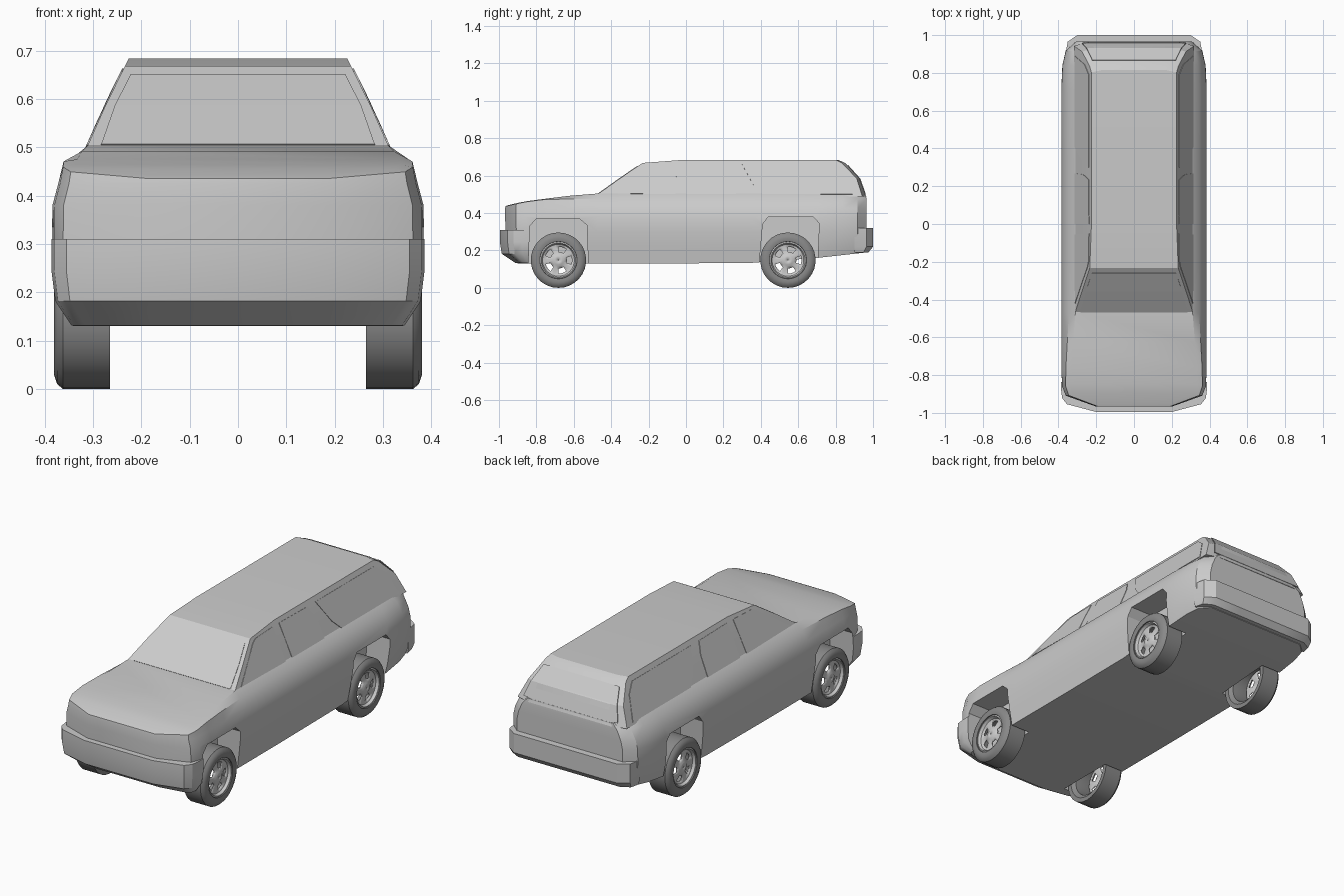
import bpy, bmesh, math

if "Cube" in bpy.data.objects:
    bpy.data.objects.remove(bpy.data.objects["Cube"])


def make(name, verts, faces, color=None, angle=30):
    me = bpy.data.meshes.new(name)
    me.from_pydata(verts, [], faces)
    bm = bmesh.new()
    bm.from_mesh(me)
    bmesh.ops.remove_doubles(bm, verts=bm.verts, dist=1e-5)
    bmesh.ops.recalc_face_normals(bm, faces=bm.faces)
    bm.to_mesh(me)
    bm.free()
    ob = bpy.data.objects.new(name, me)
    bpy.context.collection.objects.link(ob)
    if color:
        mat = bpy.data.materials.get(color[0]) or bpy.data.materials.new(color[0])
        mat.diffuse_color = (*[color[1]] * 3, 1)
        mat.use_nodes = True
        mat.node_tree.nodes["Principled BSDF"].inputs["Base Color"].default_value = mat.diffuse_color
        me.materials.append(mat)
    if angle:
        smooth(ob, angle)
    return ob


def select(ob):
    bpy.ops.object.select_all(action='DESELECT')
    ob.select_set(True)
    bpy.context.view_layer.objects.active = ob


def smooth(ob, angle=30):
    select(ob)
    bpy.ops.object.shade_smooth_by_angle(angle=math.radians(angle))


def apply_mod(ob, kind, **props):
    mod = ob.modifiers.new(kind.lower(), kind)
    for k, v in props.items():
        setattr(mod, k, v)
    select(ob)
    bpy.ops.object.modifier_apply(modifier=mod.name)


def tiers(name, levels, outline, warp=lambda x, y, z: (x, y, z), angle=30):
    """Stack symmetric plan outlines; level = (z, half width, front y, rear y)."""
    n, verts, faces = len(outline), [], []
    for z, w, yf, yr in levels:
        right = [warp(fx * w, (yf + yr) / 2 + fy * (yr - yf) / 2, z) for fx, fy in outline]
        verts += right + [(-x, y, zz) for x, y, zz in reversed(right)]
    m = 2 * n
    for k in range(len(levels) - 1):
        for i in range(m):
            j = (i + 1) % m
            faces.append((k * m + i, k * m + j, (k + 1) * m + j, (k + 1) * m + i))
    for b in (0, (len(levels) - 1) * m):
        for i in range(n - 1):
            faces.append((b + i, b + i + 1, b + m - 2 - i, b + m - 1 - i))
    return make(name, verts, faces, angle=angle)


def interp(pts, y):
    if y <= pts[0][0]:
        return pts[0][1]
    for (a, p), (b, q) in zip(pts, pts[1:]):
        if y <= b:
            return p + (q - p) * (y - a) / (b - a)
    return pts[-1][1]


HOOD = [(-0.97, 0.435), (-0.87, 0.458), (-0.65, 0.487), (-0.47, 0.503), (-0.4, 0.51)]
FLOOR = [(0.3, 0.13), (0.7, 0.16), (0.97, 0.19)]


def body_warp(x, y, z):
    if z > 0.44 and y < -0.47:
        x *= 1 + (-0.47 - y) * (z - 0.43) * 3.4
        z = min(z, interp(HOOD, y) + (z - 0.475) * 0.1)
    return x, y, max(z, interp(FLOOR, y) + (z - 0.13) * 0.1)


# Lower body with hood
body = tiers("body", [
    (0.13, 0.362, -0.90, 0.95), (0.22, 0.375, -0.965, 0.965), (0.30, 0.385, -0.965, 0.965),
    (0.38, 0.384, -0.967, 0.965), (0.425, 0.372, -0.967, 0.965), (0.475, 0.345, -0.965, 0.965),
    (0.505, 0.31, -0.952, 0.96)],
    [(0.52, -1), (0.94, -0.94), (0.99, -0.89), (1, -0.8), (1, -0.66), (1, -0.49), (1, -0.2),
     (1, 0.35), (1, 0.74), (0.985, 0.87), (0.94, 0.95), (0.8, 1)], body_warp, angle=None)

# Bumpers
front_bumper = tiers("front_bumper", [
    (0.132, 0.345, -0.91, -0.80), (0.182, 0.378, -0.985, -0.80),
    (0.245, 0.386, -0.995, -0.80), (0.31, 0.386, -0.995, -0.80)],
    [(0.52, -1), (0.92, -0.58), (0.985, -0.25), (1, 0.2), (1, 1)], angle=None)
tiers("rear_bumper", [
    (0.19, 0.355, 0.90, 0.975), (0.22, 0.362, 0.90, 1.0), (0.32, 0.362, 0.90, 1.0)],
    [(1, -1), (0.97, 0.3), (0.83, 1), (0.4, 1)])

# Wheel wells cut from the sides
ARCHES = [
    [(-0.845, 0.05), (-0.835, 0.33), (-0.80, 0.37), (-0.57, 0.37), (-0.53, 0.335), (-0.52, 0.05)],
    [(0.385, 0.05), (0.41, 0.34), (0.44, 0.38), (0.68, 0.38), (0.712, 0.345), (0.70, 0.05)]]
for arch in ARCHES:
    for s in (1, -1):
        n = len(arch)
        cutter = make("well_cutter",
                      [(s * x, y, z) for x in (0.25, 0.5) for y, z in arch],
                      [tuple(range(n)), tuple(range(n, 2 * n))] +
                      [(i, (i + 1) % n, n + (i + 1) % n, n + i) for i in range(n)], angle=None)
        cutter.hide_render = True
        for ob in (body, front_bumper) if arch is ARCHES[0] else (body,):
            apply_mod(ob, 'BOOLEAN', object=cutter, operation='DIFFERENCE', solver='EXACT')
        bpy.data.objects.remove(cutter)
smooth(body)
smooth(front_bumper)

# Cabin
tiers("cabin", [
    (0.488, 0.318, -0.49, 0.965), (0.585, 0.275, -0.354, 0.932),
    (0.668, 0.234, -0.232, 0.85), (0.684, 0.226, -0.02, 0.815)],
    [(1, -1), (1, 0.97), (0.75, 1)], angle=20)


# Windows
GLASS = ("glass", 0.9)


def panel(name, pts, faces=None):
    ob = make(name, pts, faces or [tuple(range(len(pts)))], GLASS, angle=None)
    apply_mod(ob, 'SOLIDIFY', thickness=0.004, offset=0)


SIDE = [(0.488, 0.318), (0.585, 0.275), (0.668, 0.234)]
WINDOWS = {
    "front_door_window": [(-0.42, 0.505), (-0.23, 0.645), (-0.20, 0.658), (-0.05, 0.663), (-0.055, 0.5)],
    "rear_door_window": [(0.0, 0.5), (0.0, 0.663), (0.235, 0.66), (0.262, 0.6), (0.268, 0.5)],
    "cargo_window": [(0.30, 0.66), (0.79, 0.66), (0.845, 0.615), (0.89, 0.5), (0.41, 0.5), (0.36, 0.55)]}
for name, prof in WINDOWS.items():
    for s in (1, -1):
        panel(name, [(s * (interp(SIDE, z) + 0.001), y, z) for y, z in prof])
panel("windshield", [(-0.283, -0.467, 0.505), (0.283, -0.467, 0.505),
                     (0.255, -0.355, 0.585), (0.222, -0.26, 0.65),
                     (-0.222, -0.26, 0.65), (-0.255, -0.355, 0.585)],
      [(0, 1, 2, 5), (5, 2, 3, 4)])
panel("rear_window", [(-0.275, 0.957, 0.51), (0.275, 0.957, 0.51),
                      (0.25, 0.929, 0.585), (0.22, 0.866, 0.655),
                      (-0.22, 0.866, 0.655), (-0.25, 0.929, 0.585)],
      [(0, 1, 2, 5), (5, 2, 3, 4)])


# Wheels
def revolve(name, prof, s, cy, closed, color=None, hole_ring=None, segs=30):
    """Spin (x, radius) around the axle, leaving gaps between five spokes in hole_ring."""
    n = len(prof)
    verts = [(s * x, cy + r * math.sin(a), 0.148 + r * math.cos(a))
             for a in (2 * math.pi * k / segs for k in range(segs)) for x, r in prof]
    faces = []
    for k in range(segs):
        for i in range(n if closed else n - 1):
            if i == hole_ring and k % 6 < 3:
                continue
            j, k2 = (i + 1) % n, (k + 1) % segs
            faces.append((k * n + i, k * n + j, k2 * n + j, k2 * n + i))
    return make(name, verts, faces, color, angle=35)


for cy in (-0.682, 0.545):
    for s in (1, -1):
        revolve("tyre", [(0.265, 0.125), (0.265, 0.148), (0.362, 0.148), (0.374, 0.138),
                         (0.381, 0.118), (0.377, 0.1), (0.36, 0.097), (0.28, 0.105)],
                s, cy, True, ("rubber", 0.25))
        rim = revolve("rim", [(0.372, 0.1), (0.374, 0.092), (0.36, 0.085), (0.357, 0.072),
                              (0.362, 0.045), (0.364, 0.03), (0.368, 0.024), (0.368, 0.0001)],
                      s, cy, False, hole_ring=3)
        apply_mod(rim, 'SOLIDIFY', thickness=0.008, offset=-1)
